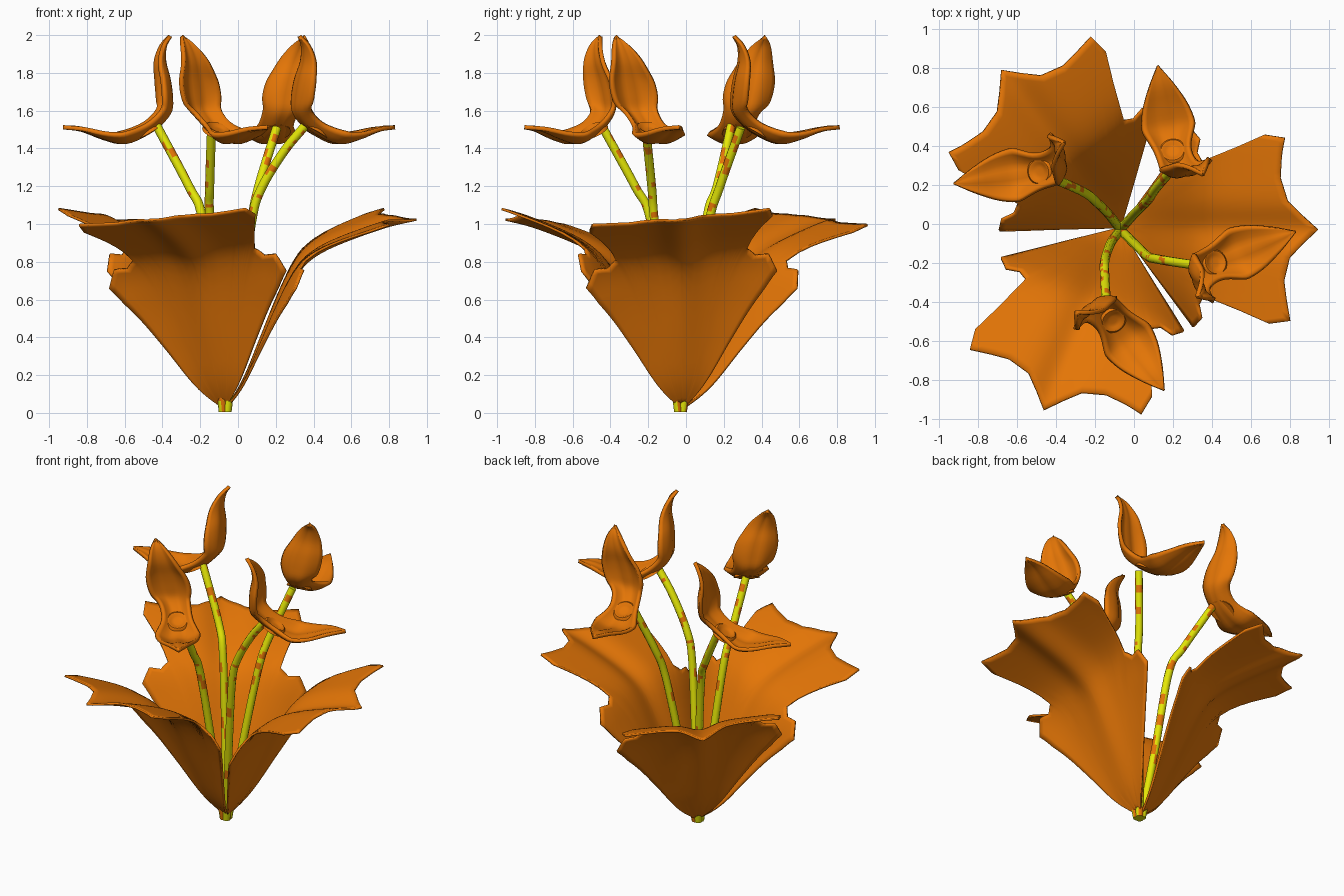
import bpy, bmesh, math, random
from mathutils import Vector

if "Cube" in bpy.data.objects:
    bpy.data.objects.remove(bpy.data.objects["Cube"])

random.seed(4)


def material(name, rgb):
    m = bpy.data.materials.new(name)
    m.diffuse_color = (*rgb, 1)
    m.use_nodes = True
    m.node_tree.nodes["Principled BSDF"].inputs["Base Color"].default_value = m.diffuse_color
    return m


ORANGE = material("orange", (0.78, 0.18, 0.002))
YELLOW = material("yellow green", (0.80, 0.82, 0.002))


def spline(pts, n):
    """Catmull-Rom samples through tuples, n steps per span."""
    p = [Vector(q) for q in pts]
    p = [2 * p[0] - p[1]] + p + [2 * p[-1] - p[-2]]
    out = []
    for i in range(1, len(p) - 2):
        a, b, c, d = p[i - 1:i + 3]
        for k in range(n):
            t = k / n
            out.append(0.5 * (2 * b + (c - a) * t + (2 * a - 5 * b + 4 * c - d) * t * t
                              + (3 * b - a - 3 * c + d) * t ** 3))
    return out + [p[-2]]


def finish(bm, name, mats, thick=0):
    bmesh.ops.remove_doubles(bm, verts=bm.verts, dist=1e-5)
    bmesh.ops.recalc_face_normals(bm, faces=bm.faces)
    me = bpy.data.meshes.new(name)
    bm.to_mesh(me)
    bm.free()
    for m in mats:
        me.materials.append(m)
    ob = bpy.data.objects.new(name, me)
    bpy.context.collection.objects.link(ob)
    if thick:
        s = ob.modifiers.new("thickness", 'SOLIDIFY')
        s.thickness, s.offset = thick, 0
    bpy.ops.object.select_all(action='DESELECT')
    ob.select_set(True)
    bpy.context.view_layer.objects.active = ob
    bpy.ops.object.shade_smooth_by_angle(angle=math.radians(50))
    return ob


def grid_faces(bm, rows, closed=False):
    faces = []
    for r0, r1 in zip(rows, rows[1:]):
        n = len(r0)
        for j in range(n if closed else n - 1):
            k = (j + 1) % n
            faces.append(bm.faces.new((r0[j], r0[k], r1[k], r1[j])))
    return faces


# ---- leaves: lobed outline, radial grid, arching outward ----
BASE = Vector((-0.07, -0.02, 0))
HALF = [(0.38, 0.505), (0.42, 0.46), (0.405, 0.39), (0.43, 0.345), (0.62, 0.42), (0.77, 0.485),
        (0.875, 0.47), (0.855, 0.36), (0.842, 0.265), (0.87, 0.145), (0.94, 0.07)]
OUTLINE = HALF + [(1.015, 0)] + [(r, -w) for r, w in reversed(HALF)]
ARCH = spline([(0, 0.02), (0.1, 0.165), (0.2, 0.385), (0.3, 0.61), (0.38, 0.76), (0.46, 0.845),
               (0.6, 0.92), (0.85, 1.01), (1.02, 1.05)], 6)


def arch(r):
    for a, b in zip(ARCH, ARCH[1:]):
        if r <= b.x:
            return a.y + (b.y - a.y) * (r - a.x) / (b.x - a.x)
    return ARCH[-1].y


def leaf(name, degrees):
    ca, sa = math.cos(math.radians(degrees)), math.sin(math.radians(degrees))
    edge = []
    for (r0, w0), (r1, w1) in zip(OUTLINE, OUTLINE[1:]):
        edge += [(r0 + (r1 - r0) * k / 3, w0 + (w1 - w0) * k / 3) for k in range(3)]
    edge.append(OUTLINE[-1])
    bm = bmesh.new()
    rows = []
    for i in range(25):
        t = 0.015 + 0.985 * i / 24
        row = []
        for r, w in edge:
            r, w = r * t, w * t
            fold = 0.045 * (1 - math.exp(-(w / 0.1) ** 2)) - 0.025
            droop = min(1, max(0, abs(w) / r - 0.7) / 0.6) ** 2 * min(1, r / 0.33) ** 2
            z = arch(r) + 0.09 * w + fold * min(1, r * 4) - 0.075 * droop
            # the left tip is a little shorter than the right one
            if w > 0:
                r -= 0.035 * min(1, w / 0.4) * min(1, r / 0.8)
            row.append(bm.verts.new((BASE.x + r * ca - w * sa, BASE.y + r * sa + w * ca, z)))
        rows.append(row)
    grid_faces(bm, rows)
    finish(bm, name, [ORANGE], 0.013)


for i, d in enumerate((-0.5, 127, 247.2)):
    leaf(f"leaf_{i + 1}", d)


# ---- stems: bent tubes with orange spots ----
def stem(name, path):
    pts = spline(path, 8)
    bm = bmesh.new()
    rows = []
    for i, p in enumerate(pts):
        t = (pts[min(i + 1, len(pts) - 1)] - pts[max(i - 1, 0)]).normalized()
        if i == 0:
            t = Vector((0, 0, 1))
        side = Vector((0, 1, 0)).cross(t).normalized()
        up = t.cross(side)
        rows.append([bm.verts.new(p + 0.024 * (math.cos(a) * side + math.sin(a) * up))
                     for a in (math.tau * k / 10 for k in range(10))])
    faces = grid_faces(bm, rows, True)
    bm.faces.new(rows[0])
    bm.faces.new(rows[-1])
    for ring in range(len(rows) - 1):
        if random.random() < 0.5:
            k = random.randrange(10)
            for j in (0, 1, 2):
                faces[ring * 10 + (k + j) % 10].material_index = 1
    finish(bm, name, [YELLOW, ORANGE])


# ---- flowers: one long low petal and one upright petal, with a round centre ----
# stations: along, height, half width, cup, sideways
STATIONS = [(0.45, 1.512, 0.003, 0.0, 0), (0.35, 1.498, 0.062, 0.005, 0), (0.23, 1.45, 0.118, 0.03, 0),
            (0.12, 1.425, 0.132, 0.06, 0), (0.0, 1.475, 0.092, 0.055, 0), (-0.08, 1.535, 0.088, 0.055, -0.01),
            (-0.13, 1.60, 0.105, 0.06, -0.03), (-0.135, 1.68, 0.125, 0.06, -0.045),
            (-0.125, 1.77, 0.12, 0.055, -0.065), (-0.105, 1.86, 0.085, 0.04, -0.09),
            (-0.11, 1.94, 0.045, 0.015, -0.115), (-0.14, 1.995, 0.003, 0.0, -0.13)]


def flower(name, x, y, degrees):
    ca, sa = math.cos(math.radians(degrees)), math.sin(math.radians(degrees))

    def place(a, s, z):
        return (x + a * ca - s * sa, y + a * sa + s * ca, z)

    st = spline(STATIONS, 4)
    bm = bmesh.new()
    rows = []
    for i, q in enumerate(st):
        a, z, hw, cup, off = q
        d = st[min(i + 1, len(st) - 1)] - st[max(i - 1, 0)]
        length = math.hypot(d[0], d[1])
        na, nz = d[1] / length, -d[0] / length       # inner side of the petal
        row = []
        for j in range(13):
            t = j / 6 - 1
            lift = cup * t * t + 0.1 * hw * math.exp(-(t / 0.25) ** 2)
            row.append(bm.verts.new(place(a + na * lift, off + max(hw, 0.002) * t, z + nz * lift)))
        rows.append(row)
    grid_faces(bm, rows)
    finish(bm, name + "_petals", [ORANGE], 0.022)

    # soft raised ring with a dished middle, tilted outward
    bm = bmesh.new()
    profile = [(0.08, -0.012), (0.07, 0.012), (0.06, 0.02), (0.05, 0.018), (0.04, 0.009), (0.02, 0.006),
               (0.002, 0.006)]
    tilt = math.radians(30)
    rows = []
    for r, h in profile:
        row = []
        for k in range(24):
            u, v = r * math.cos(math.tau * k / 24), r * math.sin(math.tau * k / 24)
            row.append(bm.verts.new(place(u * math.cos(tilt) + h * math.sin(tilt), v,
                                          1.494 - u * math.sin(tilt) + h * math.cos(tilt))))
        rows.append(row)
    grid_faces(bm, rows, True)
    bm.faces.new(rows[-1])
    bm.faces.new(rows[0])
    finish(bm, name + "_centre", [ORANGE])


PLANTS = [
    ((0.20, 0.37), 100, [(-0.06, -0.018, 0.005), (0.0, 0.05, 0.5), (0.07, 0.12, 1.0), (0.11, 0.18, 1.2),
                         (0.205, 0.29, 1.51)]),
    ((-0.48, 0.27), 188, [(-0.078, -0.018, 0.005), (-0.13, 0.05, 0.5), (-0.19, 0.11, 1.03), (-0.26, 0.165, 1.2),
                          (-0.43, 0.24, 1.52)]),
    ((-0.11, -0.49), 306, [(-0.078, -0.04, 0.005), (-0.12, -0.1, 0.5), (-0.15, -0.19, 1.03), (-0.15, -0.27, 1.2),
                           (-0.14, -0.44, 1.51)]),
    ((0.41, -0.20), 21, [(-0.058, -0.04, 0.005), (0.0, -0.1, 0.5), (0.07, -0.165, 1.0), (0.12, -0.18, 1.18),
                         (0.24, -0.20, 1.38), (0.355, -0.215, 1.52)]),
]
for i, ((px, py), ang, path) in enumerate(PLANTS):
    stem(f"stem_{i + 1}", path)
    flower(f"flower_{i + 1}", px, py, ang)
